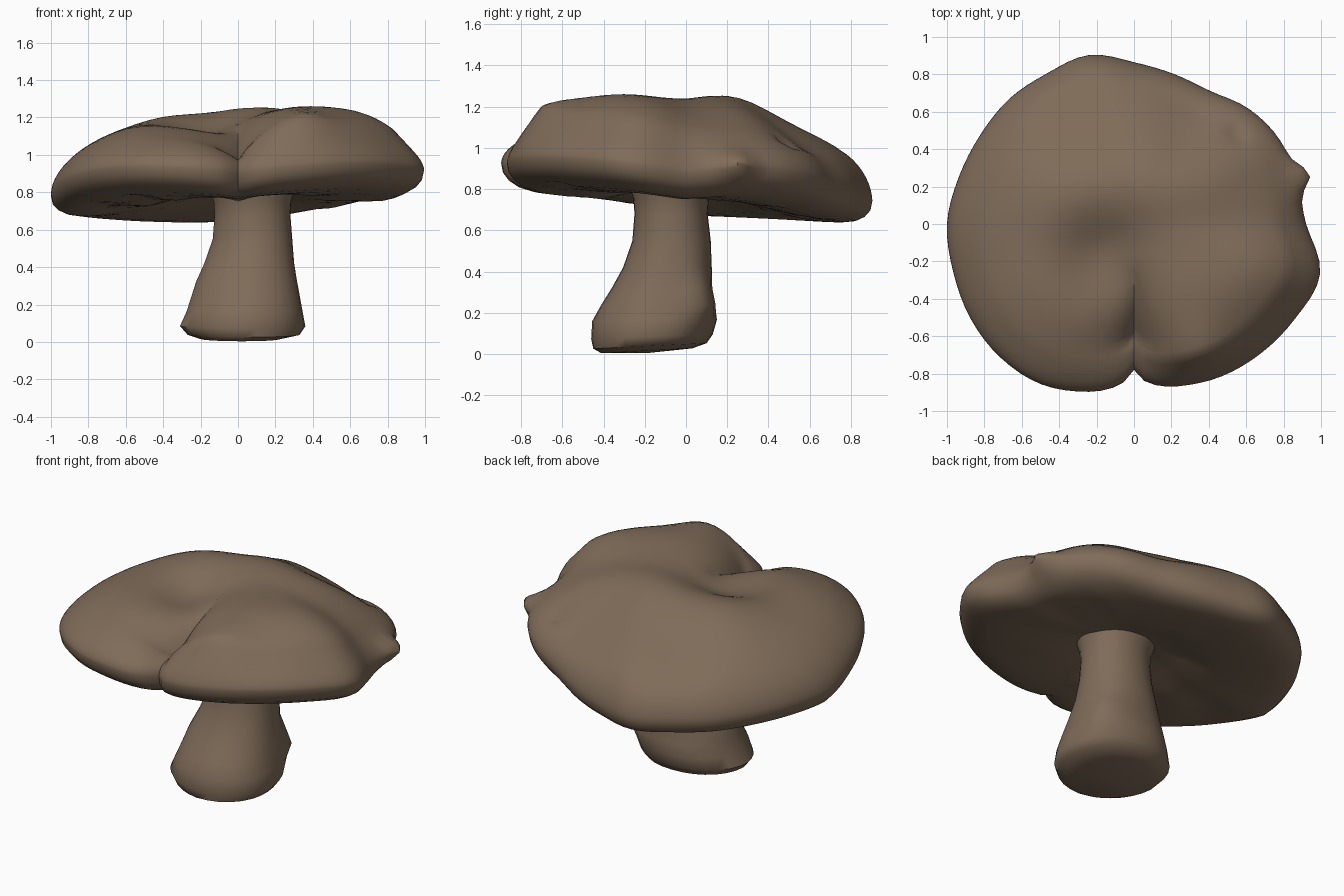
import bpy, bmesh, math, random
from mathutils import Vector

if "Cube" in bpy.data.objects:
    bpy.data.objects.remove(bpy.data.objects["Cube"], do_unlink=True)

random.seed(4)
BROWN = (0.215, 0.15, 0.1, 1)
brown = bpy.data.materials.new("mushroom brown")
brown.use_nodes = True
brown.diffuse_color = BROWN
shader = brown.node_tree.nodes["Principled BSDF"]
shader.inputs["Base Color"].default_value = BROWN
shader.inputs["Roughness"].default_value = 0.9


def loft(name, rings, start, end):
    """Skin closed rings of points, with a pole point at each end."""
    bm = bmesh.new()
    first, last = bm.verts.new(start), bm.verts.new(end)
    loops = [[bm.verts.new(p) for p in ring] for ring in rings]
    n = len(loops[0])
    for i in range(n):
        j = (i + 1) % n
        bm.faces.new((first, loops[0][i], loops[0][j]))
        bm.faces.new((last, loops[-1][j], loops[-1][i]))
        for a, b in zip(loops, loops[1:]):
            bm.faces.new((a[i], b[i], b[j], a[j]))
    bmesh.ops.recalc_face_normals(bm, faces=bm.faces)
    mesh = bpy.data.meshes.new(name)
    bm.to_mesh(mesh)
    bm.free()
    mesh.materials.append(brown)
    obj = bpy.data.objects.new(name, mesh)
    bpy.context.collection.objects.link(obj)
    bpy.ops.object.select_all(action="DESELECT")
    obj.select_set(True)
    bpy.context.view_layer.objects.active = obj
    bpy.ops.object.shade_smooth_by_angle(angle=math.radians(50))
    return obj


def bell(x, y, cx, cy, width):
    return math.exp(-((x - cx) ** 2 + (y - cy) ** 2) / (2 * width ** 2))


def catmull(values, u):
    """Periodic smooth interpolation, u in 0..1."""
    n = len(values)
    k = int(u * n)
    t = u * n - k
    a, b, c, d = (values[(k + o) % n] for o in (-1, 0, 1, 2))
    return b + 0.5 * t * (c - a + t * (2 * a - 5 * b + 4 * c - d + t * (3 * (b - c) + d - a)))


# Cap outline: radius every 15 degrees, counted from +x
OUTLINE = [.92, .90, .90, .87, .82, .83, .865, .935, .93, .945, .95, .97,
           1.0, 1.0, 1.01, 1.01, .99, .93, .87, .9, .94, .97, 1.0, 1.03]
# Lobes, ridges, basin and pit on top: x, y, width, height
LUMPS = [(.4, -.42, .3, .1), (.72, -.25, .18, .05), (.35, -.74, .14, .07),
         (.1, .24, .19, .07), (.42, .27, .15, .04), (-.35, .2, .2, .055),
         (-.5, -.4, .24, .03), (-.3, .52, .2, -.05), (.3, .52, .2, -.06),
         (-.17, -.18, .17, -.1), (.55, .49, .03, -.04)]
POCKS = [(random.uniform(-.75, .75), random.uniform(-.65, .65), random.uniform(.03, .07),
          random.uniform(-.02, .025)) for _ in range(26)]


def outline(angle):
    r = catmull(OUTLINE, angle / math.tau)
    if math.sin(angle) < 0:
        r -= .09 * math.exp(-abs(math.cos(angle)) / .06)
    return r


def rim_height(x, y):
    """Tilted rim, lifted at the back sides and at both front lobes."""
    back = (.25 if x > 0 else .06) * x * x * max(0, y)
    front = (.06 if x > 0 else .13) * abs(x) * max(0, -y)
    return .83 + .05 * x - .09 * y + back + front


def top_point(angle, t):
    r = outline(angle) * t
    x, y = r * math.cos(angle), r * math.sin(angle)
    rim = rim_height(x, y)
    dome = max(0, 1 - t ** 2.5) ** .55
    z = rim + (1.19 - rim) * dome
    z += min(1, 6 * (1 - t)) * sum(h * bell(x, y, cx, cy, w) for cx, cy, w, h in LUMPS)
    # crease running in from the front notch, wider towards the right lobe
    depth = max(0, min(1, (-.2 - y) / .4)) * min(1, 4 * (1 - t))
    z -= .18 * depth * math.exp(-abs(x) / (.09 if x > 0 else .14))
    return Vector((x, y, z))


def under_point(angle, t, drop):
    r = outline(angle) * t
    x, y = r * math.cos(angle), r * math.sin(angle)
    z = rim_height(x, y) + drop
    if t < .9:
        z += sum(h * bell(x, y, cx, cy, w) for cx, cy, w, h in POCKS)
    return Vector((x, y, z))


def push_knob(p):
    """Small knob bulging out of the left edge."""
    d = (p - Vector((.87, .25, .92))).length
    return p + Vector((.08, .02, .01)) * math.exp(-(d / .075) ** 2)


SEGMENTS, TOP_RINGS = 96, 24
angles = [math.tau * i / SEGMENTS for i in range(SEGMENTS)]
cap_rings = [[push_knob(top_point(a, math.sin(math.pi / 2 * k / TOP_RINGS))) for a in angles]
             for k in range(1, TOP_RINGS + 1)]
UNDERSIDE = [(.99, -.045), (.96, -.078), (.91, -.103), (.84, -.115), (.74, -.117),
             (.64, -.11), (.53, -.1), (.42, -.085), (.3, -.055), (.15, -.02)]
cap_rings += [[push_knob(under_point(a, t, d)) for a in angles] for t, d in UNDERSIDE]
loft("cap", cap_rings, top_point(0, 0), (0, 0, .82))

# Stem: height, then left/right and front/back limits of each section
STEM = [(.02, -.2, .22, -.41, .03), (.04, -.27, .33, -.45, .1), (.08, -.31, .36, -.46, .13),
        (.16, -.275, .345, -.455, .15), (.24, -.25, .33, -.41, .14), (.32, -.225, .315, -.36, .125),
        (.42, -.18, .3, -.305, .125), (.55, -.135, .29, -.26, .12), (.68, -.125, .28, -.25, .105),
        (.75, -.13, .285, -.255, .11), (.83, -.16, .31, -.28, .14)]


def stem_ring(z, x0, x1, y0, y1):
    ring = []
    for i in range(28):
        a = math.tau * i / 28
        c, s = math.cos(a), math.sin(a)
        k = (abs(c) ** 2.15 + abs(s) ** 2.15) ** (-1 / 2.15)
        # flattened front right corner
        k *= 1 - .14 * max(0, -c) * max(0, -s)
        x = (x0 + x1) / 2 + (x1 - x0) / 2 * c * k
        y = (y0 + y1) / 2 + (y1 - y0) / 2 * s * k
        # the foot tilts up a little towards the back
        tilt = .06 * (y + .4) * max(0, 1 - z / .2)
        swell = .06 * bell(y, z, .07, .26, .07) * max(0, c)
        ring.append((x + swell, y + swell, z - .02 * max(0, 1 - z / .1) + tilt))
    return ring


loft("stem", [stem_ring(*s) for s in STEM], (.02, -.18, .005), (.08, -.07, .86))
